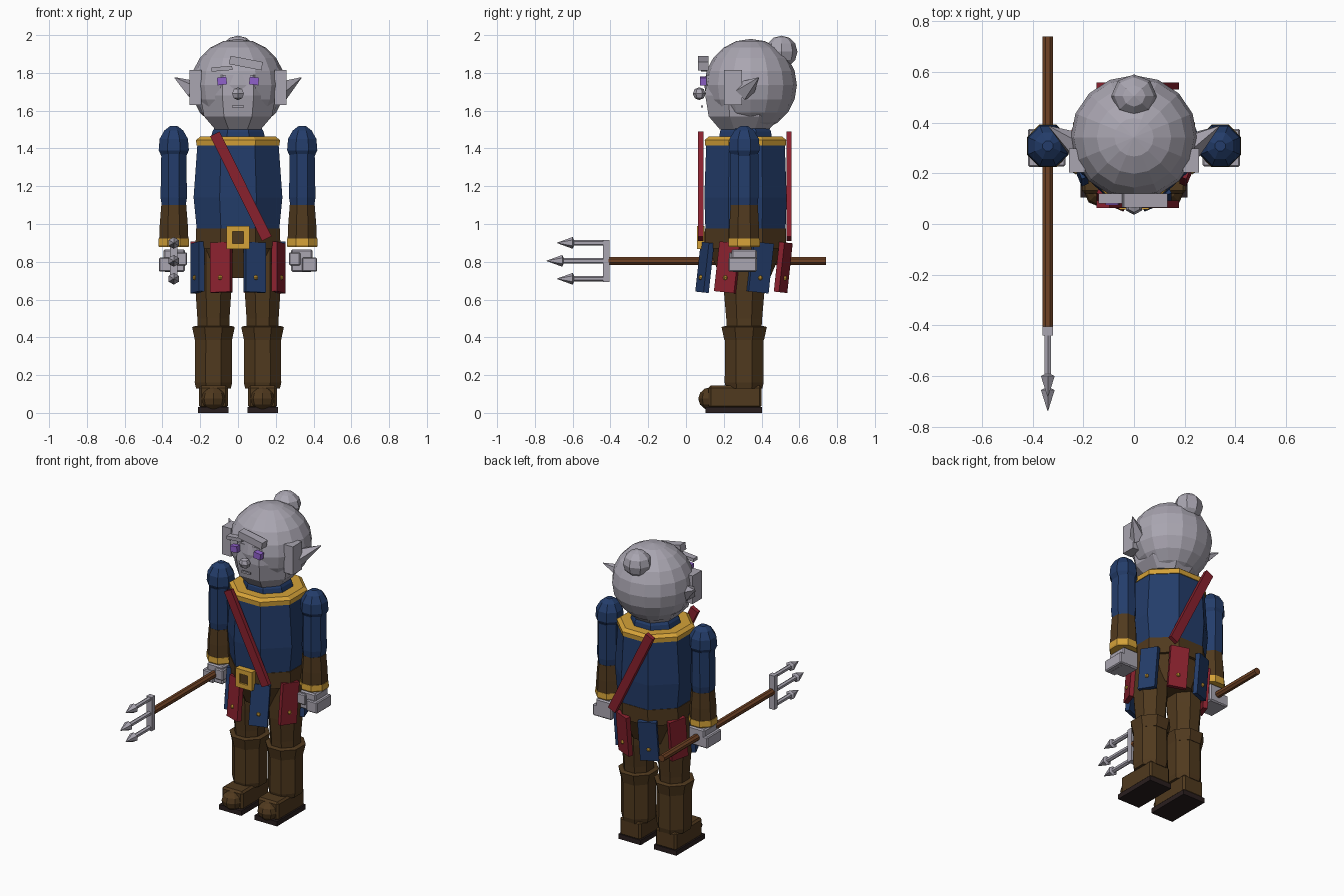
import bpy, bmesh, math
from mathutils import Matrix, Vector

if "Cube" in bpy.data.objects:
    bpy.data.objects.remove(bpy.data.objects["Cube"])


def material(name, *rgb):
    m = bpy.data.materials.new(name)
    m.use_nodes = True
    m.diffuse_color = (*rgb, 1)
    m.node_tree.nodes["Principled BSDF"].inputs["Base Color"].default_value = (*rgb, 1)
    return m


GREY = material("lavender grey", .40, .38, .44)
BLUE = material("navy blue", .017, .046, .145)
RED = material("crimson", .25, .015, .027)
BROWN = material("leather brown", .08, .041, .013)
GOLD = material("gold", .66, .36, .04)
WOOD = material("shaft wood", .16, .055, .018)
PURPLE = material("eye purple", .28, .12, .6)
SOLE = material("dark sole", .022, .013, .013)
MID = .315  # depth of the body's axis


def finish(name, bm, mat, matrix=None):
    if matrix is not None:
        bm.transform(matrix)
    bmesh.ops.recalc_face_normals(bm, faces=bm.faces)
    mesh = bpy.data.meshes.new(name)
    bm.to_mesh(mesh)
    bm.free()
    mesh.materials.append(mat)
    ob = bpy.data.objects.new(name, mesh)
    bpy.context.collection.objects.link(ob)
    return ob


def box(name, mat, loc, size, rot=None, bevel=0):
    bm = bmesh.new()
    bmesh.ops.create_cube(bm, size=1)
    bmesh.ops.scale(bm, vec=size, verts=bm.verts)
    if bevel:
        bmesh.ops.bevel(bm, geom=bm.edges[:], offset=bevel, segments=1, affect='EDGES')
    return finish(name, bm, mat, Matrix.Translation(loc) @ (rot or Matrix()))


def ball(name, mat, loc, size, segs=8, rings=6):
    bm = bmesh.new()
    bmesh.ops.create_uvsphere(bm, u_segments=segs, v_segments=rings, radius=1)
    return finish(name, bm, mat, Matrix.Translation(loc) @ Matrix.Diagonal((*size, 1)))


def loft(name, mat, centre, rings, sides=8, matrix=None):
    """Stack of flat-sided rings, each (z, half width, half depth)."""
    bm = bmesh.new()
    loops = []
    k = 1 / math.cos(math.pi / sides)
    for z, rx, ry in rings:
        angles = [(i + .5) * math.tau / sides for i in range(sides)]
        loops.append([bm.verts.new((centre[0] + rx * k * math.cos(a),
                                    centre[1] + ry * k * math.sin(a), z)) for a in angles])
    for lo, hi in zip(loops, loops[1:]):
        for i in range(sides):
            j = (i + 1) % sides
            bm.faces.new((lo[i], lo[j], hi[j], hi[i]))
    bm.faces.new(loops[0])
    bm.faces.new(loops[-1])
    return finish(name, bm, mat, matrix)


# Head, face and bun
ball("head", GREY, (0, .342, 1.735), (.25, .245, .245), 16, 10)
loft("jaw", GREY, (0, .31), [(1.5, .12, .13), (1.57, .18, .19), (1.68, .2, .208),
                             (1.79, .19, .2)])
ball("hair_bun", GREY, (0, .505, 1.912), (.09, .085, .085), 8, 6)
ball("nose", GREY, (0, .07, 1.69), (.036, .034, .034), 6, 4)
box("mouth", GREY, (0, .085, 1.622), (.065, .012, .012))
box("fringe", GREY, (.042, .092, 1.852), (.175, .055, .045), Matrix.Rotation(.19, 4, 'Y'))
box("fringe_side", GREY, (-.085, .1, 1.822), (.11, .04, .022), Matrix.Rotation(-.08, 4, 'Y'))

# Body: tunic, trim, collar and hips
loft("tunic", BLUE, (0, MID), [(.97, .218, .212), (1.14, .235, .218), (1.42, .215, .208)])
loft("collar_trim", GOLD, (0, MID), [(1.415, .22, .214), (1.445, .222, .216), (1.462, .2, .195)])
loft("collar", BLUE, (0, MID), [(1.45, .145, .14), (1.49, .135, .135), (1.53, .11, .11)])
loft("belt", BROWN, (0, MID), [(.87, .225, .215), (.975, .222, .215)])
loft("hips", BROWN, (0, MID), [(.715, .17, .13), (.88, .21, .2)])

# Belt buckle: gold frame around a leather plate
for s in (-1, 1):
    box("buckle_side", GOLD, (.045 * s, .078, .928), (.03, .04, .122))
    box("buckle_bar", GOLD, (0, .078, .928 + .046 * s), (.12, .04, .03))
box("buckle_plate", BROWN, (0, .085, .928), (.065, .03, .065))

# Sash across the chest and the back
for name, y in (("sash_front", .078), ("sash_back", .545)):
    box(name, RED, (.015, y, 1.2), (.056, .028, .62), Matrix.Rotation(-.46, 4, 'Y'))

# Skirt panels with studs
for i in range(8):
    a = math.radians(22.5 + 45 * i)
    place = (Matrix.Translation((.232 * math.cos(a), MID - .008 + .225 * math.sin(a), .77))
             @ Matrix.Rotation(-.11, 4, 'X') @ Matrix.Rotation(a, 4, 'Z'))
    rot = place.to_3x3().to_4x4()
    box("skirt_panel", RED if i % 2 else BLUE, place.translation, (.03, .115, .265), rot)
    ball("panel_stud", GOLD, place @ Vector((.016, 0, -.055)), (.013, .013, .013), 6, 4)

# Mirrored parts
for s, side in ((1, "left"), (-1, "right")):
    # Eye, sideburn and pointed ear
    box(side + "_eye", PURPLE, (.085 * s, .092, 1.757), (.05, .035, .04),
        Matrix.Rotation(.12 * s, 4, 'Y'))
    box(side + "_sideburn", GREY, (.225 * s, .25, 1.722), (.064, .095, .185))
    base, tip = Vector((.225 * s, .31, 1.705)), Vector((.335 * s, .385, 1.775))
    turn = (tip - base).to_track_quat('Z', 'Y').to_matrix().to_4x4()
    loft(side + "_ear", GREY, (0, 0), [(0, .045, .045), ((tip - base).length, .002, .002)],
         5, Matrix.Translation(base) @ turn)

    # Arm
    arm = (.34 * s, .308)
    loft(side + "_sleeve", BLUE, arm, [(1.09, .062, .07), (1.14, .07, .075), (1.37, .066, .075)])
    loft(side + "_shoulder", BLUE, arm, [(1.36, .066, .066), (1.39, .08, .082), (1.45, .075, .078),
                                         (1.495, .05, .052), (1.518, .02, .02)])
    loft(side + "_bracer", BROWN, arm, [(.9, .078, .08), (1.0, .074, .078), (1.1, .066, .072)])
    loft(side + "_cuff", GOLD, arm, [(.878, .078, .08), (.888, .082, .084), (.922, .08, .082)])

    # Hand with knuckles
    box(side + "_palm", GREY, (.338 * s, .308, .806), (.115, .135, .118), bevel=.008)
    box(side + "_fingers", GREY, (.378 * s, .3, .785), (.08, .15, .075), bevel=.006)
    box(side + "_thumb", GREY, (.3 * s, .262, .815), (.06, .07, .07), bevel=.006)

    # Leg and boot
    leg = (.13 * s, .308)
    loft(side + "_thigh", BROWN, leg, [(.45, .085, .092), (.5, .085, .095), (.65, .095, .108),
                                       (.88, .095, .11)])
    loft(side + "_boot_cuff", BROWN, leg, [(.385, .098, .105), (.455, .113, .12), (.46, .095, .1)])
    loft(side + "_boot_shaft", BROWN, leg, [(.13, .092, .096), (.16, .099, .103), (.4, .098, .102)])
    box(side + "_foot", BROWN, (.13 * s, .26, .085), (.152, .28, .12), bevel=.012)
    ball(side + "_toe", BROWN, (.13 * s, .135, .075), (.07, .07, .062), 8, 6)
    box(side + "_sole", SOLE, (.13 * s, .253, .016), (.162, .298, .032))

# Trident, lying along the depth axis with its points forward
grip = Matrix.Translation((-.34, 0, .805)) @ Matrix.Rotation(math.pi / 2, 4, 'X')
loft("trident_shaft", WOOD, (0, 0), [(-.74, .021, .021), (.41, .021, .021)], 8, grip)
box("trident_bar", GREY, (-.34, -.422, .803), (.04, .036, .222))
for h, neck in ((-.095, .6), (0, .655), (.095, .6)):
    loft("trident_prong", GREY, (0, h), [(.42, .013, .013), (neck + .01, .013, .013)], 6, grip)
    loft("trident_point", GREY, (0, h), [(neck - .008, .012, .012), (neck, .027, .027),
                                         (neck + .083, .001, .001)], 6, grip)
